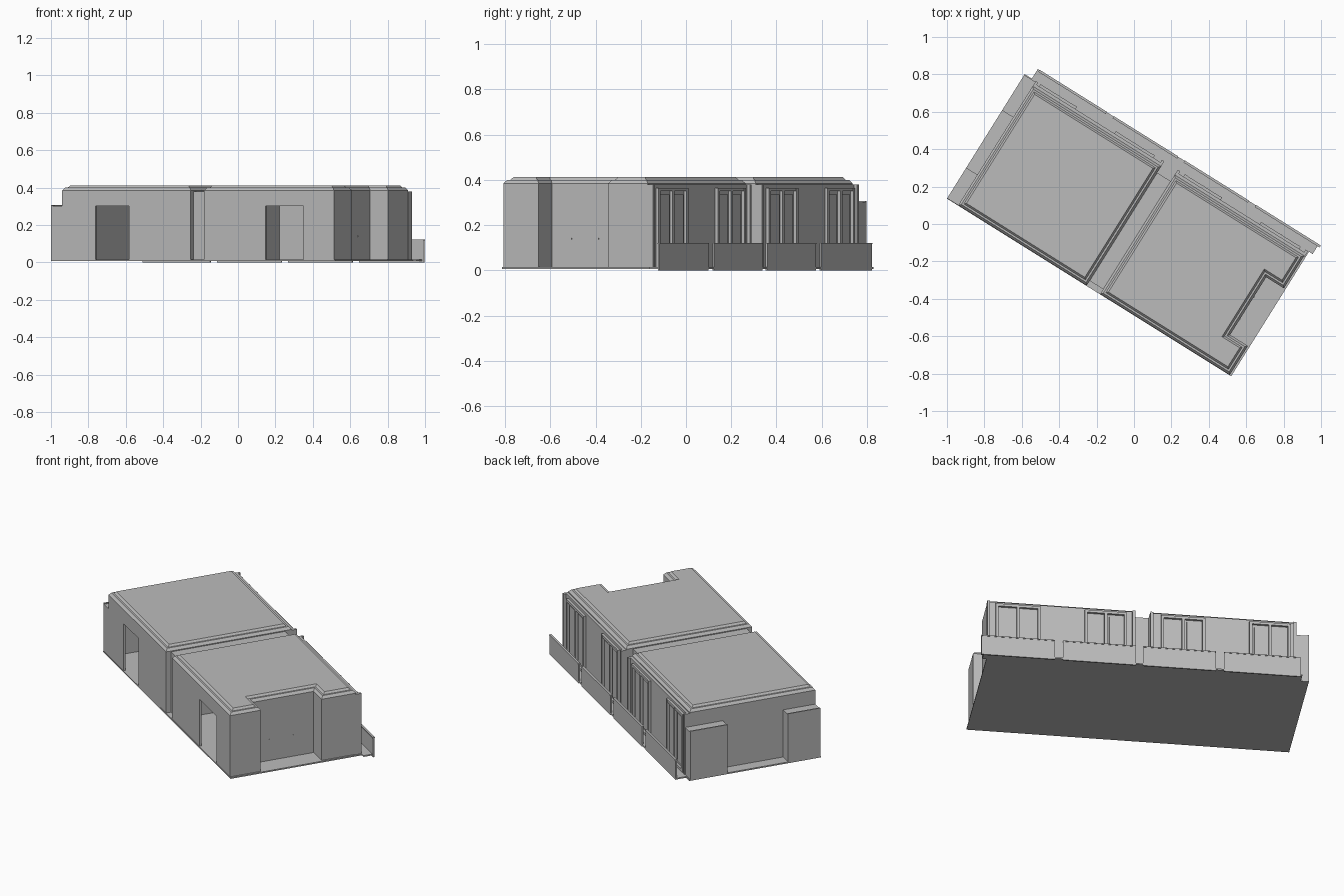
import bpy, bmesh, math
from mathutils import Matrix, Vector

cube = bpy.data.objects.get("Cube")
if cube:
    bpy.data.objects.remove(cube, do_unlink=True)

# The whole building is turned on the plan
TURN = Matrix.Rotation(math.radians(-32), 4, 'Z')
FLOOR, EAVE = 0.012, 0.385
FRONT, BACK = -0.413, 0.338

grey = bpy.data.materials.new("plain_grey")
grey.use_nodes = True
grey.diffuse_color = (0.5, 0.5, 0.5, 1)
grey.node_tree.nodes["Principled BSDF"].inputs["Base Color"].default_value = (0.5, 0.5, 0.5, 1)


def finish(name, bm):
    bmesh.ops.recalc_face_normals(bm, faces=bm.faces)
    mesh = bpy.data.meshes.new(name)
    bm.to_mesh(mesh)
    bm.free()
    mesh.materials.append(grey)
    obj = bpy.data.objects.new(name, mesh)
    bpy.context.scene.collection.objects.link(obj)
    obj.matrix_world = TURN
    return obj


def add_box(bm, u, v, z):
    size = Vector((u[1] - u[0], v[1] - v[0], z[1] - z[0]))
    mid = Vector((u[0] + u[1], v[0] + v[1], z[0] + z[1])) / 2
    bmesh.ops.create_cube(bm, size=1, matrix=Matrix.Translation(mid) @ Matrix.Diagonal(size).to_4x4())


def box(name, u, v, z):
    bm = bmesh.new()
    add_box(bm, u, v, z)
    return finish(name, bm)


def cut(obj, cutter):
    cutter.hide_render = True
    cutter.hide_set(True)
    mod = obj.modifiers.new("opening", 'BOOLEAN')
    mod.operation = 'DIFFERENCE'
    mod.solver = 'EXACT'
    mod.object = cutter


def room(name, outline, door):
    """Hollow room with a stepped roof edge and one doorway in front."""
    bm = bmesh.new()
    low = [bm.verts.new((u, v, FLOOR)) for u, v in outline]
    high = [bm.verts.new((u, v, EAVE)) for u, v in outline]
    for i in range(len(low)):
        bm.faces.new((low[i - 1], low[i], high[i], high[i - 1]))
    roof = bm.faces.new(high)
    bm.normal_update()
    for inset, rise in ((0.012, 0.015), (0.010, 0), (0.010, 0.012)):
        bmesh.ops.inset_region(bm, faces=[roof], thickness=inset, use_even_offset=True)
        for vert in roof.verts:
            vert.co.z += rise
    obj = finish(name, bm)
    shell = obj.modifiers.new("wall_thickness", 'SOLIDIFY')
    shell.thickness = 0.018
    shell.offset = -1
    cut(obj, box(name + "_door_cutter", door, (FRONT - 0.05, FRONT + 0.05), (-0.05, 0.30)))


# Floor slab and balcony strip
box("floor", (-0.92, 0.872), (-0.415, 0.37), (0.006, 0.014))
box("balcony_floor", (-0.875, 0.895), (0.37, 0.43), (0.006, 0.014))

# Two rooms, one with a recess in its end wall
room("left_room", [(-0.85, FRONT), (-0.04, FRONT), (-0.04, BACK), (-0.85, BACK)], (-0.64, -0.43))
room("right_room", [(0.045, FRONT), (0.862, FRONT), (0.862, -0.23), (0.75, -0.23),
                    (0.75, 0.133), (0.862, 0.133), (0.862, BACK), (0.045, BACK)], (0.43, 0.67))

# Party wall filling the gap between the rooms
box("party_wall", (-0.04, 0.045), (FRONT + 0.03, BACK - 0.04), (FLOOR, 0.38))

# Low closets against the outer end wall
for name, v in (("front_closet", (FRONT, -0.22)), ("rear_closet", (0.141, 0.365))):
    box(name, (-0.92, -0.85), v, (FLOOR, 0.30))
    box(name + "_top_lip", (-0.92, -0.912), v, (0.30, 0.306))

# Window wall along the back of each room, with end piers
for name, u0, u1 in (("left", -0.85, -0.04), ("right", 0.045, 0.866)):
    box(name + "_window_wall", (u0, u1), (BACK - 0.002, 0.355), (FLOOR, 0.38))
    for side, a in (("inner", u0), ("outer", u1 - 0.015)):
        box(f"{name}_{side}_pier", (a, a + 0.015), (0.355, 0.37), (FLOOR, 0.38))

# Double glazed doors: a frame of bars around two panels
for i, (u0, u1) in enumerate(((-0.82, -0.59), (-0.345, -0.10), (0.09, 0.325), (0.57, 0.82))):
    bm = bmesh.new()
    bar, mid = 0.016, (u0 + u1) / 2
    for a in (u0, mid - bar / 2, u1 - bar):
        add_box(bm, (a, a + bar), (0.354, 0.37), (FLOOR, 0.365))
    for z in (FLOOR, 0.35):
        add_box(bm, (u0, u1), (0.354, 0.369), (z, z + 0.015))
    finish(f"window_frame_{i + 1}", bm)
    for k, a in enumerate((u0 + bar, mid + bar / 2)):
        b = a + (u1 - u0) / 2 - 1.5 * bar
        box(f"window_panel_{i + 1}_{k + 1}", (a + 0.012, b - 0.012), (0.354, 0.36), (0.04, 0.335))

# Balcony parapets with a thin cap
for i, u in enumerate(((-0.865, -0.44), (-0.396, 0.01), (0.05, 0.455), (0.5, 0.908))):
    box(f"parapet_{i + 1}", u, (0.422, 0.43), (0, 0.116))
    box(f"parapet_cap_{i + 1}", u, (0.419, 0.432), (0.116, 0.122))

# Small sockets on the recessed end wall
for i, v in enumerate((-0.13, 0.01)):
    box(f"socket_{i + 1}", (0.75, 0.753), (v - 0.004, v + 0.004), (0.136, 0.144))
